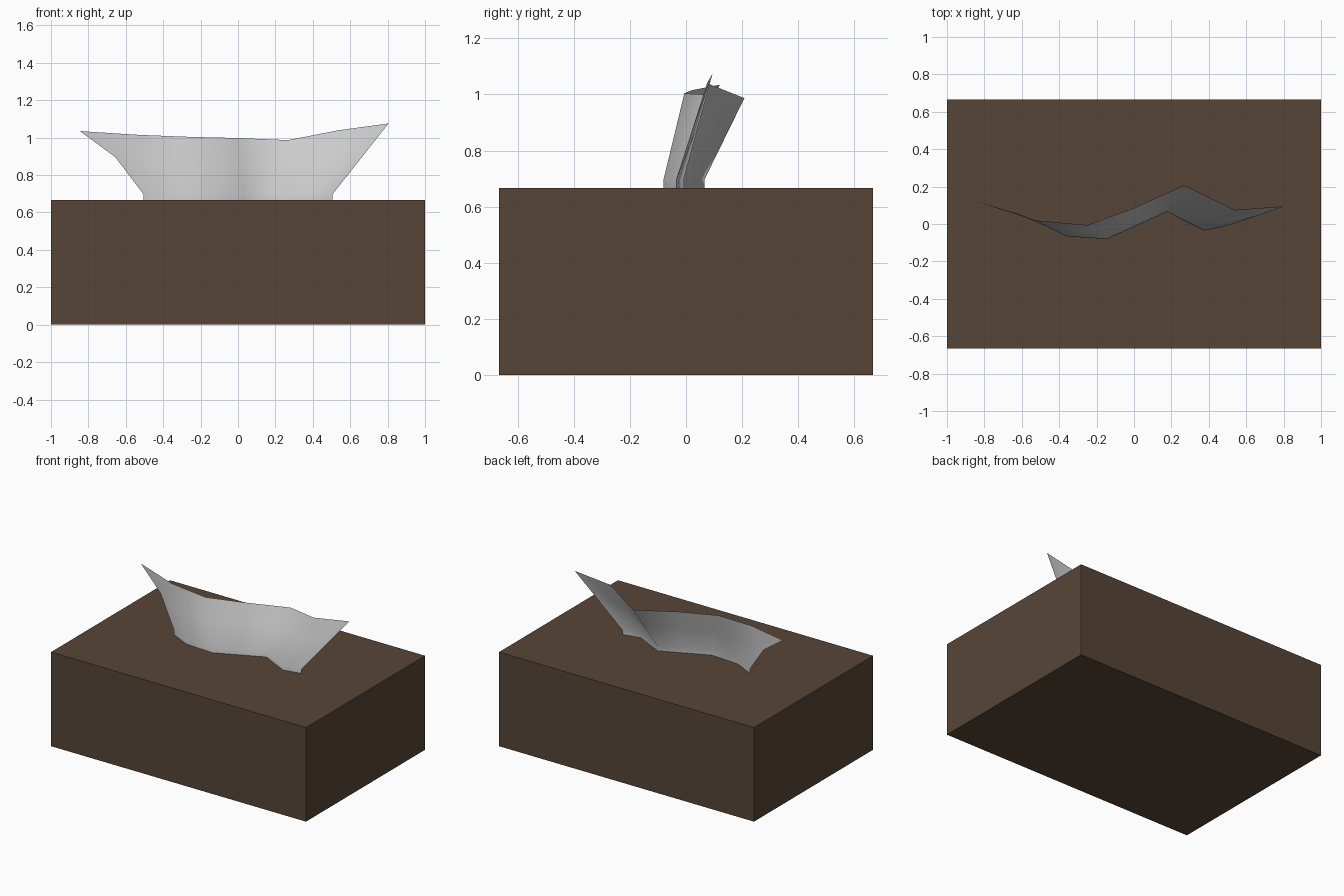
import bpy, bmesh
from mathutils import Vector

if "Cube" in bpy.data.objects:
    bpy.data.objects.remove(bpy.data.objects["Cube"])

# Brown cardboard box
bpy.ops.mesh.primitive_cube_add(size=1, location=(0, 0, 0.3333))
box = bpy.context.object
box.name = "tissue_box"
box.scale = (2, 1.3333, 0.6666)
bpy.ops.object.transform_apply(location=True, rotation=False, scale=True)
brown = bpy.data.materials.new("brown_card")
brown.diffuse_color = (0.095, 0.06, 0.038, 1)
brown.use_nodes = True
brown.node_tree.nodes["Principled BSDF"].inputs["Base Color"].default_value = brown.diffuse_color
box.data.materials.append(brown)

# Tissue sheet: wavy slot line at the bottom, flared wavy edge at the top
slot = [(-0.505, 0.005), (-0.36, -0.066), (-0.146, -0.08), (0.03, 0.0),
        (0.177, 0.066), (0.378, -0.035), (0.505, -0.008)]
edge = [(-0.845, 0.12, 1.035), (-0.53, 0.02, 1.015), (-0.25, -0.006, 1.004),
        (0.0, 0.085, 0.998), (0.267, 0.208, 0.987), (0.54, 0.075, 1.04),
        (0.805, 0.095, 1.076)]

bm = bmesh.new()
rows = []
# The lowest part hangs straight down through the lid
for z in (0.65, 0.697):
    rows.append([bm.verts.new((x, y, z)) for x, y in slot])
for t in (0.55, 1.0):
    row = []
    for i, ((x, y), e) in enumerate(zip(slot, edge)):
        p = Vector((x, y, 0.697)).lerp(Vector(e), t)
        if i == 0 and t < 1:
            p.x, p.z = -0.655, 0.895
        row.append(bm.verts.new(p))
    rows.append(row)
for low, high in zip(rows, rows[1:]):
    for i in range(len(low) - 1):
        bm.faces.new((low[i], low[i + 1], high[i + 1], high[i]))
for f in bm.faces:
    f.smooth = True
mesh = bpy.data.meshes.new("tissue")
bm.to_mesh(mesh)
bm.free()
bpy.context.collection.objects.link(bpy.data.objects.new("tissue", mesh))
